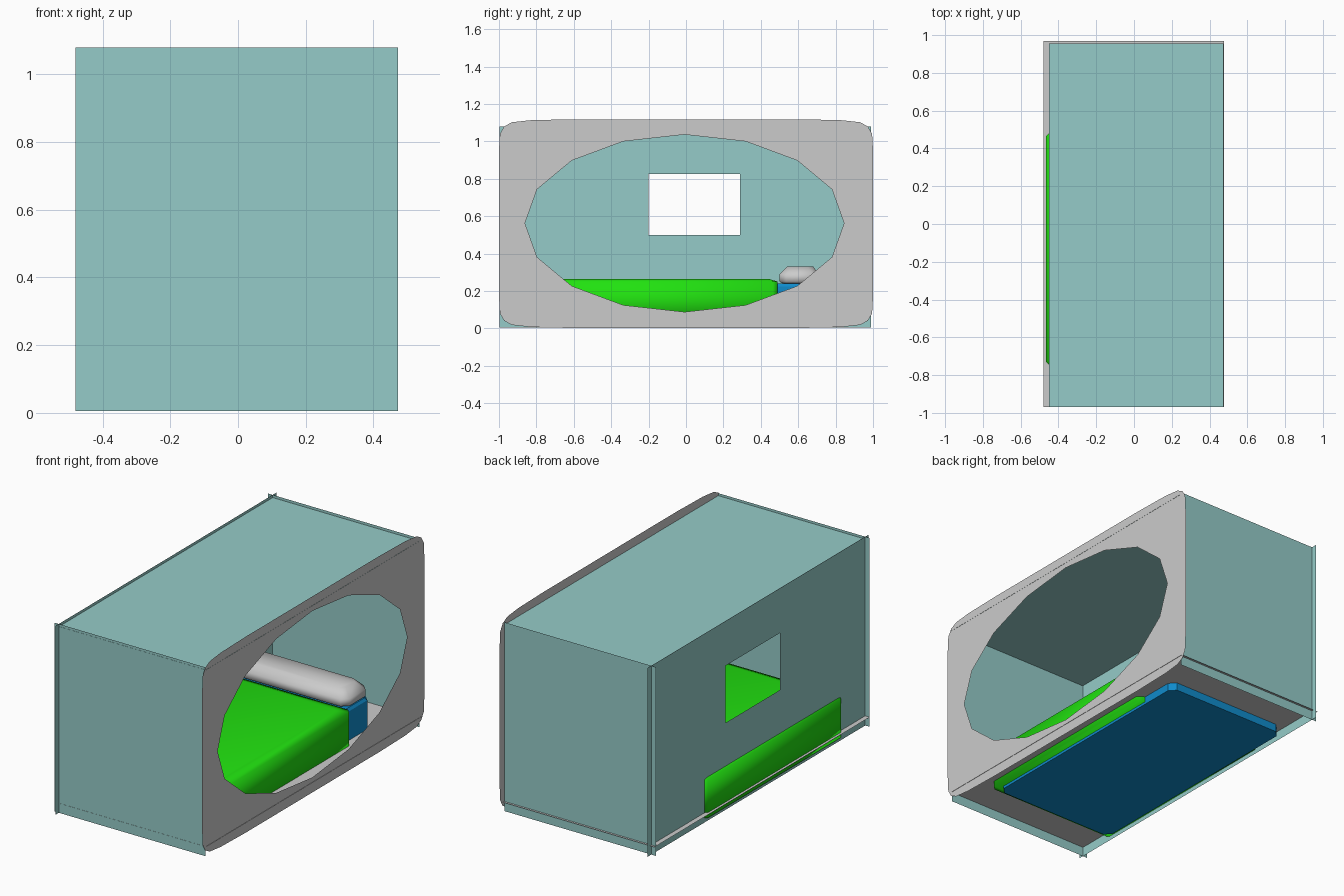
import bpy, bmesh, math
from mathutils import Vector

if "Cube" in bpy.data.objects:
    bpy.data.objects.remove(bpy.data.objects["Cube"])


def material(name, rgb):
    m = bpy.data.materials.new(name)
    m.diffuse_color = (*rgb, 1)
    m.use_nodes = True
    m.node_tree.nodes["Principled BSDF"].inputs["Base Color"].default_value = m.diffuse_color
    return m


TEAL = material("teal", (0.30, 0.60, 0.58))
GREEN = material("green", (0.015, 0.75, 0.005))
BLUE = material("blue", (0.005, 0.26, 0.60))


def finish(name, bm, mat=None, smooth=False):
    me = bpy.data.meshes.new(name)
    bm.to_mesh(me)
    bm.free()
    ob = bpy.data.objects.new(name, me)
    bpy.context.collection.objects.link(ob)
    if mat:
        me.materials.append(mat)
    for p in me.polygons:
        p.use_smooth = smooth
    return ob


def sheet(name, corners, mat=None):
    bm = bmesh.new()
    bm.faces.new([bm.verts.new(c) for c in corners])
    return finish(name, bm, mat)


def sheet_with_hole(name, x, outer, hole, mat=None):
    """Flat sheet in the plane x = const, outline and hole given as (y, z)."""
    bm = bmesh.new()
    edges = []
    for loop in (outer, hole):
        vs = [bm.verts.new((x, y, z)) for y, z in loop]
        edges += [bm.edges.new((vs[i - 1], vs[i])) for i in range(len(vs))]
    bmesh.ops.triangle_fill(bm, edges=edges, use_beauty=True, normal=(1, 0, 0))
    return finish(name, bm, mat)


def lofted(name, rings, mat=None, smooth=False):
    """Chamfered-corner block; each ring is (x0, x1, y0, y1, z, chamfer)."""
    bm = bmesh.new()
    loops = []
    for x0, x1, y0, y1, z, c in rings:
        pts = [(x0 + c, y0), (x1 - c, y0), (x1, y0 + c), (x1, y1 - c),
               (x1 - c, y1), (x0 + c, y1), (x0, y1 - c), (x0, y0 + c)]
        loops.append([bm.verts.new((x, y, z)) for x, y in pts])
    for a, b in zip(loops, loops[1:]):
        for i in range(8):
            j = (i + 1) % 8
            bm.faces.new((a[i], a[j], b[j], b[i]))
    bm.faces.new(loops[0][::-1])
    bm.faces.new(loops[-1])
    return finish(name, bm, mat, smooth)


def rect(y0, y1, z0, z1):
    return [(y0, z0), (y1, z0), (y1, z1), (y0, z1)]


# Grey entrance panel with soft corners and a 16-sided oval opening
quarter = [(1.0, 0.95), (0.995, 1.04), (0.972, 1.08), (0.93, 1.102),
           (0.83, 1.113), (0.6, 1.118)]
top = quarter + [(-y, z) for y, z in reversed(quarter)]
outline = top + [(y, 1.12 - z) for y, z in reversed(top)]
oval = [(-0.008 + 0.853 * math.cos(i * math.pi / 8),
         0.562 + 0.474 * math.sin(i * math.pi / 8)) for i in range(16)]
sheet_with_hole("entrance_panel", 0.474, outline, oval)

# Back wall with window
sheet_with_hole("back_wall", -0.452, rect(-0.997, 0.99, 0.005, 1.08),
                rect(-0.2, 0.29, 0.5, 0.825), TEAL)

# End walls
for name, y in (("front_end_wall", -0.967), ("rear_end_wall", 0.957)):
    sheet(name, [(-0.48, y, 0.005), (0.472, y, 0.005),
                 (0.472, y, 1.08), (-0.48, y, 1.08)], TEAL)

# Roof and floor
sheet("roof", [(-0.45, -0.968, 1.066), (0.475, -0.968, 1.066),
               (0.475, 0.955, 1.066), (-0.45, 0.955, 1.066)], TEAL)
sheet("floor", [(-0.48, -0.968, 0.06), (0.476, -0.968, 0.06),
                (0.476, 0.97, 0.06), (-0.48, 0.97, 0.06)])

# Mattress, pokes slightly through the floor
lofted("mattress", [(-0.43, 0.335, -0.73, 0.72, 0.015, 0.035),
                    (-0.43, 0.335, -0.73, 0.72, 0.225, 0.035),
                    (-0.42, 0.325, -0.72, 0.71, 0.24, 0.035)], BLUE)

# Blanket with softly shaded edges
lofted("blanket", [(-0.465, 0.375, -0.755, 0.49, 0.03, 0.025),
                   (-0.465, 0.375, -0.755, 0.49, 0.25, 0.025),
                   (-0.415, 0.325, -0.705, 0.44, 0.265, 0.02)], GREEN, True)

# Pillow
lofted("pillow", [(-0.40, 0.31, 0.52, 0.69, 0.238, 0.03),
                  (-0.42, 0.33, 0.50, 0.71, 0.25, 0.035),
                  (-0.42, 0.33, 0.50, 0.71, 0.29, 0.035),
                  (-0.37, 0.28, 0.54, 0.68, 0.33, 0.03)], None, True)
